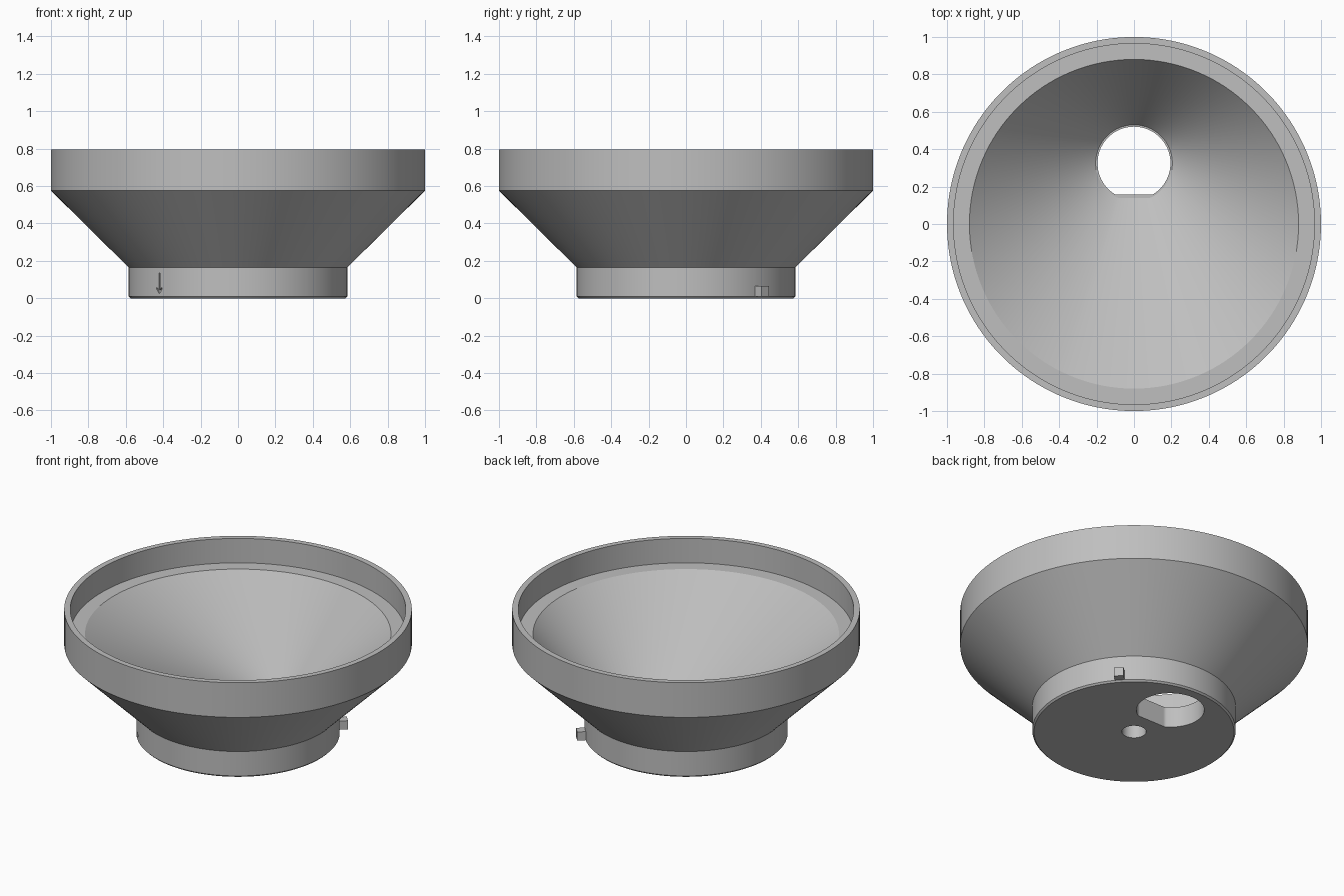
import bpy, bmesh
from math import cos, sin, pi, radians

if "Cube" in bpy.data.objects:
    bpy.data.objects.remove(bpy.data.objects["Cube"], do_unlink=True)

SEG = 144
BODY_R, HOLE_Y = 0.585, 0.325

grey = bpy.data.materials.new("plain grey")
grey.use_nodes = True
grey.diffuse_color = (0.52, 0.52, 0.52, 1)
grey.node_tree.nodes["Principled BSDF"].inputs["Base Color"].default_value = grey.diffuse_color


def loft(name, rings):
    """Solid through equal-length point rings, capped at both ends."""
    bm = bmesh.new()
    loops = [[bm.verts.new(p) for p in ring] for ring in rings]
    n = len(loops[0])
    for a, b in zip(loops, loops[1:]):
        for i in range(n):
            j = (i + 1) % n
            bm.faces.new((a[i], a[j], b[j], b[i]))
    bm.faces.new(loops[0][::-1])
    bm.faces.new(loops[-1])
    bmesh.ops.recalc_face_normals(bm, faces=bm.faces)
    mesh = bpy.data.meshes.new(name)
    bm.to_mesh(mesh)
    bm.free()
    mesh.materials.append(grey)
    ob = bpy.data.objects.new(name, mesh)
    bpy.context.collection.objects.link(ob)
    return ob


def circle(r, z, cy=0.0, flat=-9.0, n=SEG):
    """Ring of points; anything below y = flat is cut straight."""
    pts = [(2 * pi * (i + 0.5) / n) for i in range(n)]
    return [(r * cos(a), max(cy + r * sin(a), flat), z) for a in pts]


def radial_prism(name, outline, angle, r0, r1):
    """Outline of (sideways, height) points pushed out along a compass angle."""
    c, s = cos(angle), sin(angle)
    return loft(name, [[(r * c - u * s, r * s + u * c, z) for u, z in outline]
                       for r in (r0, r1)])


# Funnel body with a recessed rim
funnel = loft("funnel_body", [circle(r, z) for r, z in (
    (0.575, 0), (BODY_R, 0.01), (BODY_R, 0.165), (1, 0.575), (1, 0.795),
    (0.965, 0.795), (0.965, 0.64))])

# Offset bowl, flat-sided outlet, centre socket and engraved arrow
bowl = loft("bowl_cutter", [circle(0.205, 0.13, HOLE_Y, 0.14),
                            circle(0.88, 0.64), circle(0.88, 0.75)])
outlet = loft("outlet_cutter", [circle(0.195, z, HOLE_Y, 0.157) for z in (-0.1, 0.16)])
socket = loft("socket_cutter", [circle(0.07, z, n=48) for z in (-0.1, 0.1)])
half = [(0.004, 0.135), (0.004, 0.045), (0.022, 0.06), (0.022, 0.05)]
arrow_shape = half + [(0, 0.024)] + [(-u, z) for u, z in reversed(half)]
arrow = radial_prism("arrow_cutter", arrow_shape, radians(224), 0.577, 0.61)

# Locating lug on the base
lug_shape = [(-0.028, 0.01), (0.028, 0.01), (0.028, 0.065), (-0.028, 0.065)]
lug = radial_prism("locating_lug", lug_shape, radians(42), 0.56, 0.634)

# Cut the body and keep the finished mesh
cutters = (bowl, outlet, socket, arrow)
for cutter in cutters:
    cutter.hide_render = True
    mod = funnel.modifiers.new(cutter.name, "BOOLEAN")
    mod.operation, mod.solver, mod.object = "DIFFERENCE", "EXACT", cutter
bpy.context.view_layer.update()
graph = bpy.context.evaluated_depsgraph_get()
finished = bpy.data.meshes.new_from_object(funnel.evaluated_get(graph))
funnel.modifiers.clear()
funnel.data = finished
for cutter in cutters:
    bpy.data.objects.remove(cutter, do_unlink=True)

# Smooth walls, crisp edges
bpy.ops.object.select_all(action="DESELECT")
funnel.select_set(True)
bpy.context.view_layer.objects.active = funnel
bpy.ops.object.shade_smooth_by_angle(angle=radians(25))
